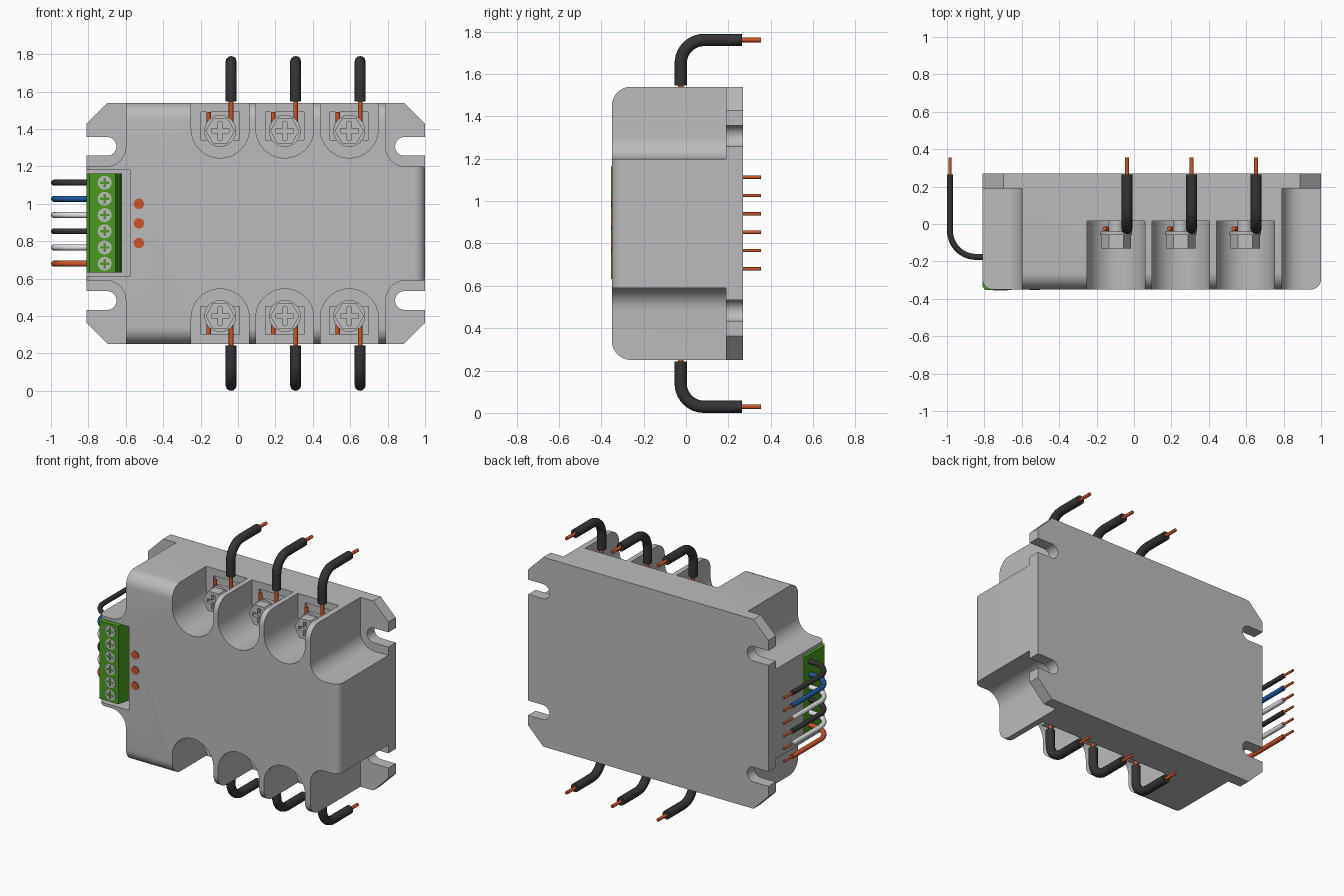
import bpy, bmesh
from math import sin, cos, pi, radians
from mathutils import Vector

if "Cube" in bpy.data.objects:
    bpy.data.objects.remove(bpy.data.objects["Cube"])

CX, CZ = 0.095, 0.895          # centre of the case in x and z
FRONT = -0.35                  # front face of the housing


def material(name, rgb):
    m = bpy.data.materials.new(name)
    m.use_nodes = True
    m.diffuse_color = (*rgb, 1)
    m.node_tree.nodes["Principled BSDF"].inputs["Base Color"].default_value = (*rgb, 1)
    return m


GREY = material("case grey", (0.5, 0.5, 0.51))
STEEL = material("screw steel", (0.52, 0.52, 0.52))
GREEN = material("terminal green", (0.07, 0.33, 0.015))
BLACK = material("cable black", (0.035, 0.035, 0.037))
BLUE = material("cable blue", (0.015, 0.1, 0.36))
WHITE = material("cable white", (0.75, 0.75, 0.75))
COPPER = material("copper orange", (0.6, 0.09, 0.025))


def activate(ob):
    bpy.ops.object.select_all(action='DESELECT')
    ob.select_set(True)
    bpy.context.view_layer.objects.active = ob


def smooth(ob):
    activate(ob)
    bpy.ops.object.shade_smooth_by_angle(angle=radians(32))


def rounded(corners):
    """Points (position, radius, segments): round every right-angled corner."""
    out = []
    for i, (p, r, n) in enumerate(corners):
        if not r:
            out.append(p)
            continue
        u = (corners[i - 1][0] - p).normalized()
        v = (corners[(i + 1) % len(corners)][0] - p).normalized()
        c = p + (u + v) * r
        for k in range(n + 1):
            a = pi / 2 * k / n
            out.append(c - v * r * cos(a) - u * r * sin(a))
    return out


def outline(rows):
    """Right-hand side (x, z, radius, segments), mirrored about the case centre."""
    right = [(Vector((x, z)), r, n) for x, z, r, n in rows]
    left = [(Vector((2 * CX - p.x, p.y)), r, n) for p, r, n in reversed(right)]
    return rounded(right + left)


def prism(name, pts, start, end, mat, axis='y'):
    """Extrude a flat outline along y (points are x, z) or z (points are x, y)."""
    bm = bmesh.new()
    place = (lambda a, b, d: (a, d, b)) if axis == 'y' else (lambda a, b, d: (a, b, d))
    face = bm.faces.new([bm.verts.new(place(p[0], p[1], start)) for p in pts])
    ext = bmesh.ops.extrude_face_region(bm, geom=[face])
    move = Vector(place(0, 0, end - start))
    bmesh.ops.translate(bm, vec=move, verts=[g for g in ext["geom"] if isinstance(g, bmesh.types.BMVert)])
    bmesh.ops.recalc_face_normals(bm, faces=bm.faces)
    me = bpy.data.meshes.new(name)
    bm.to_mesh(me)
    bm.free()
    me.materials.append(mat)
    ob = bpy.data.objects.new(name, me)
    bpy.context.collection.objects.link(ob)
    return ob


def box(x0, x1, z0, z1):
    return [(x0, z0), (x1, z0), (x1, z1), (x0, z1)]


def circle(r, n=32, x=0, z=0):
    return [(x + r * cos(2 * pi * k / n), z + r * sin(2 * pi * k / n)) for k in range(n)]


def cut(ob, pts, start, end):
    tool = prism("cutter", pts, start, end, GREY)
    tool.hide_render = True
    mod = ob.modifiers.new("cut", 'BOOLEAN')
    mod.operation, mod.solver, mod.object = 'DIFFERENCE', 'EXACT', tool
    activate(ob)
    bpy.ops.object.modifier_apply(modifier=mod.name)
    bpy.data.objects.remove(tool)


def cross(length, w):
    pts = []
    for k in range(4):
        c, s = round(cos(k * pi / 2)), round(sin(k * pi / 2))
        pts += [(a * c - b * s, a * s + b * c) for a, b in ((length, -w), (length, w), (w, w))]
    return pts


def wire(name, corners, radius, mat):
    """Round tube through (position, bend radius) corners."""
    pts = rounded([(Vector(p), r, 10) for p, r in corners])
    cu = bpy.data.curves.new(name, 'CURVE')
    cu.dimensions, cu.bevel_depth, cu.bevel_resolution = '3D', radius, 4
    cu.use_fill_caps = True
    sp = cu.splines.new('POLY')
    sp.points.add(len(pts) - 1)
    for q, p in zip(sp.points, pts):
        q.co = (*p, 1)
    cu.materials.append(mat)
    ob = bpy.data.objects.new(name, cu)
    bpy.context.collection.objects.link(ob)
    activate(ob)
    bpy.ops.object.convert(target='MESH')
    smooth(bpy.context.view_layer.objects.active)


# Base plate: chamfered corners and open mounting slots
half = [(1, 0.25, 0.113, 1)]
for z in (0.483, 1.307):
    half += [(1, z - 0.05, 0, 0), (0.84, z - 0.05, 0.049, 8),
             (0.84, z + 0.05, 0.049, 8), (1, z + 0.05, 0, 0)]
half.append((1, 1.54, 0.113, 1))
smooth(prism("base_plate", outline(half), 0.19, 0.27, GREY))

# Housing: cross-shaped outline with concave corners and rounded front edges
housing = prism("housing", outline([
    (0.79, 0.25, 0, 0), (0.79, 0.59, 0.105, 10), (1, 0.59, 0, 0),
    (1, 1.2, 0, 0), (0.79, 1.2, 0.105, 10), (0.79, 1.54, 0, 0)]), FRONT, 0.19, GREY)
bm = bmesh.new()
bm.from_mesh(housing.data)
for axis, centre, reach, radius in ((2, CZ, 0.645, 0.09), (0, CX, 0.905, 0.055)):
    edges = [e for e in bm.edges if all(
        abs(v.co.y - FRONT) < 1e-4 and abs(abs(v.co[axis] - centre) - reach) < 1e-4 for v in e.verts)]
    bmesh.ops.bevel(bm, geom=edges, offset=radius, segments=8, profile=0.5, affect='EDGES')
bm.to_mesh(housing.data)
bm.free()

# Terminal pockets with a shallow square recess in each floor
SLOTS = [(x, s) for x in (-0.095, 0.25, 0.595) for s in (1, -1)]
for x, s in SLOTS:
    arc = [(x + 0.155 * cos(a), CZ + s * (0.505 + 0.155 * sin(a)))
           for a in (pi + pi * k / 24 for k in range(25))]
    cut(housing, arc + [(x + 0.155, CZ + s * 0.8), (x - 0.155, CZ + s * 0.8)], -0.5, 0.015)
    cut(housing, box(x - 0.102, x + 0.102, *sorted((CZ + s * 0.445, CZ + s * 0.595))), -0.04, 0.035)
cut(housing, box(-0.9, -0.577, 0.61, 1.18), -0.5, -0.1)
smooth(housing)

# Large hexagonal screws with washers
head = prism("terminal_screw", circle(0.078, 6), -0.13, -0.06, STEEL)
cut(head, cross(0.048, 0.012), -0.2, -0.105)
washer = prism("screw_washer", circle(0.085), -0.06, -0.04, STEEL)
shank = prism("screw_shank", circle(0.042, 20), -0.04, 0.035, STEEL)
collar = prism("screw_collar", circle(0.064) + [], -0.062, -0.058, STEEL)
for part in (washer, shank, collar):
    smooth(part)
for i, (x, s) in enumerate(SLOTS):
    for part in (head, washer, shank, collar):
        ob = part if i == 0 else part.copy()
        ob.location = (x, 0, CZ + s * 0.495)
        if i:
            bpy.context.collection.objects.link(ob)

# Power cables: copper loop round the screw, insulation bent to the back
for x, s in SLOTS:
    def at(dx, y, dz):
        return (x + dx, y, CZ + s * dz)
    wire("power_cable", [(at(0.058, -0.025, 0.652), 0), (at(0.058, -0.025, 0.866), 0.11),
                         (at(0.058, 0.265, 0.866), 0)], 0.029, BLACK)
    wire("power_core_end", [(at(0.058, 0.25, 0.866), 0), (at(0.058, 0.355, 0.866), 0)], 0.011, COPPER)
    wire("power_core_loop", [(at(0.058, -0.025, 0.67), 0), (at(0.058, -0.025, 0.435), 0.055),
                             (at(-0.062, -0.025, 0.435), 0.055), (at(-0.062, -0.025, 0.595), 0)],
         0.0125, COPPER)

# Green signal connector
prism("signal_connector", [(-0.81, -0.1), (-0.81, -0.335), (-0.795, -0.353), (-0.655, -0.353),
                           (-0.625, -0.24), (-0.62, -0.24), (-0.62, -0.1)], 0.632, 1.163, GREEN, 'z')
small = prism("signal_screw", circle(0.037, 24), -0.355, -0.33, STEEL)
cut(small, cross(0.025, 0.006), -0.4, -0.347)
smooth(small)

# Signal wires
for i, colour in enumerate((BLACK, BLUE, WHITE, BLACK, WHITE, COPPER)):
    z = 1.113 - i * 0.0866
    ob = small if i == 0 else small.copy()
    ob.location = (-0.713, 0, z)
    if i:
        bpy.context.collection.objects.link(ob)
    wire("signal_wire", [((-0.8, -0.176, z), 0), ((-0.984, -0.176, z), 0.14),
                         ((-0.984, 0.265, z), 0)], 0.016, colour)
    wire("signal_core", [((-0.984, 0.25, z), 0), ((-0.984, 0.355, z), 0)], 0.008, COPPER)

# Indicator lamps
for z in (0.79, CZ, 1.0):
    prism("indicator_lamp", circle(0.028, 24, -0.53, z), FRONT - 0.004, FRONT + 0.003, COPPER)
